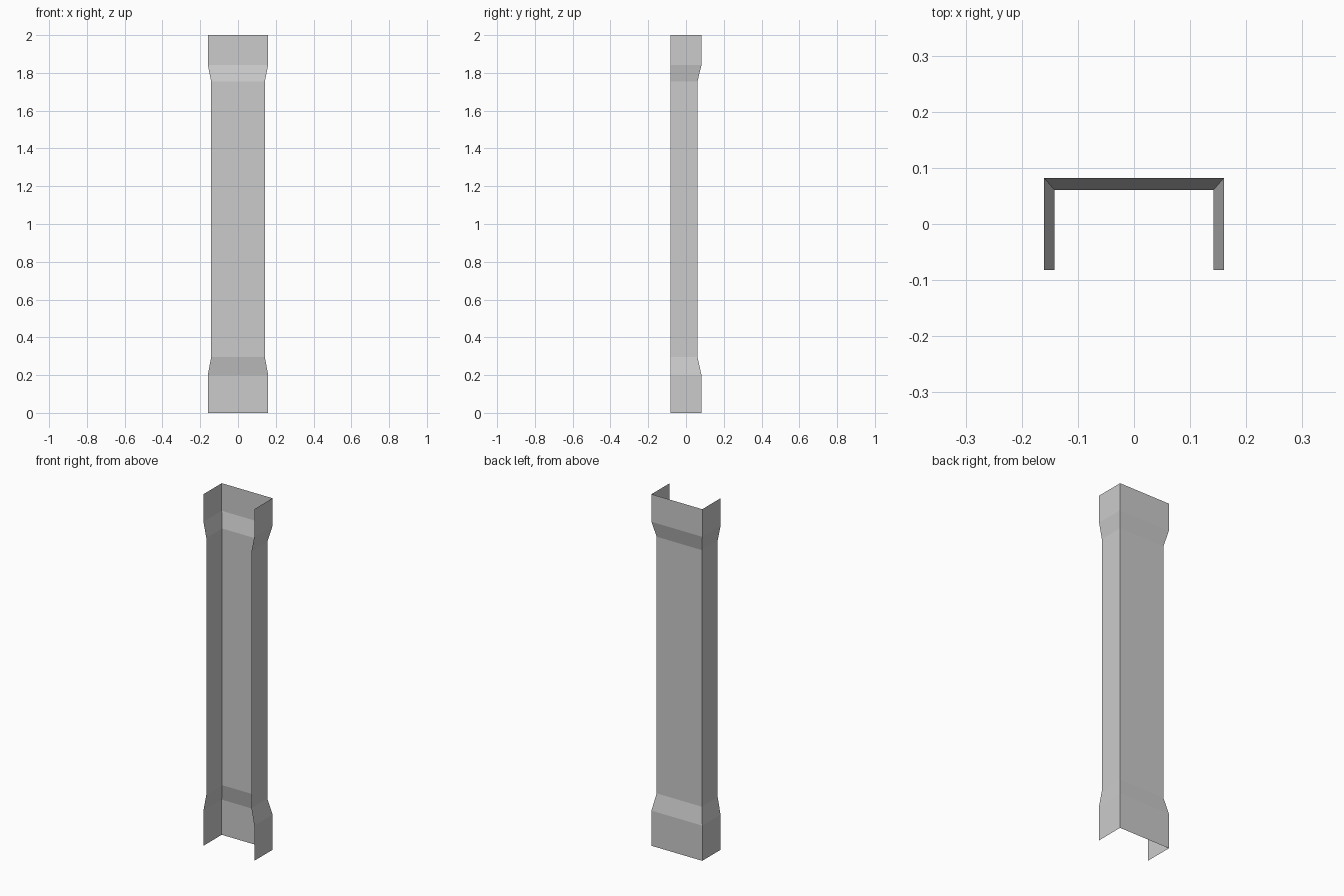
import bpy
import bmesh

if "Cube" in bpy.data.objects:
    bpy.data.objects.remove(bpy.data.objects["Cube"])

FRONT_Y = -0.082
WIDE = (0.16, 0.082)      # half width, back y
NARROW = (0.142, 0.061)
# (height, section) from the foot to the head
LEVELS = [(0.0, WIDE), (0.2, WIDE), (0.295, NARROW),
          (1.755, NARROW), (1.843, WIDE), (2.0, WIDE)]


def channel_ring(bm, z, section):
    """Open U-shaped cross-section, open towards the front."""
    hx, back = section
    points = [(hx, FRONT_Y), (hx, back), (-hx, back), (-hx, FRONT_Y)]
    return [bm.verts.new((x, y, z)) for x, y in points]


# Thin open pillar cover with flared foot and head
bm = bmesh.new()
rings = [channel_ring(bm, z, s) for z, s in LEVELS]
for low, high in zip(rings, rings[1:]):
    for i in range(3):
        bm.faces.new((low[i], low[i + 1], high[i + 1], high[i]))
mesh = bpy.data.meshes.new("pillar_cover")
bm.to_mesh(mesh)
bm.free()
pillar = bpy.data.objects.new("pillar_cover", mesh)
bpy.context.collection.objects.link(pillar)
